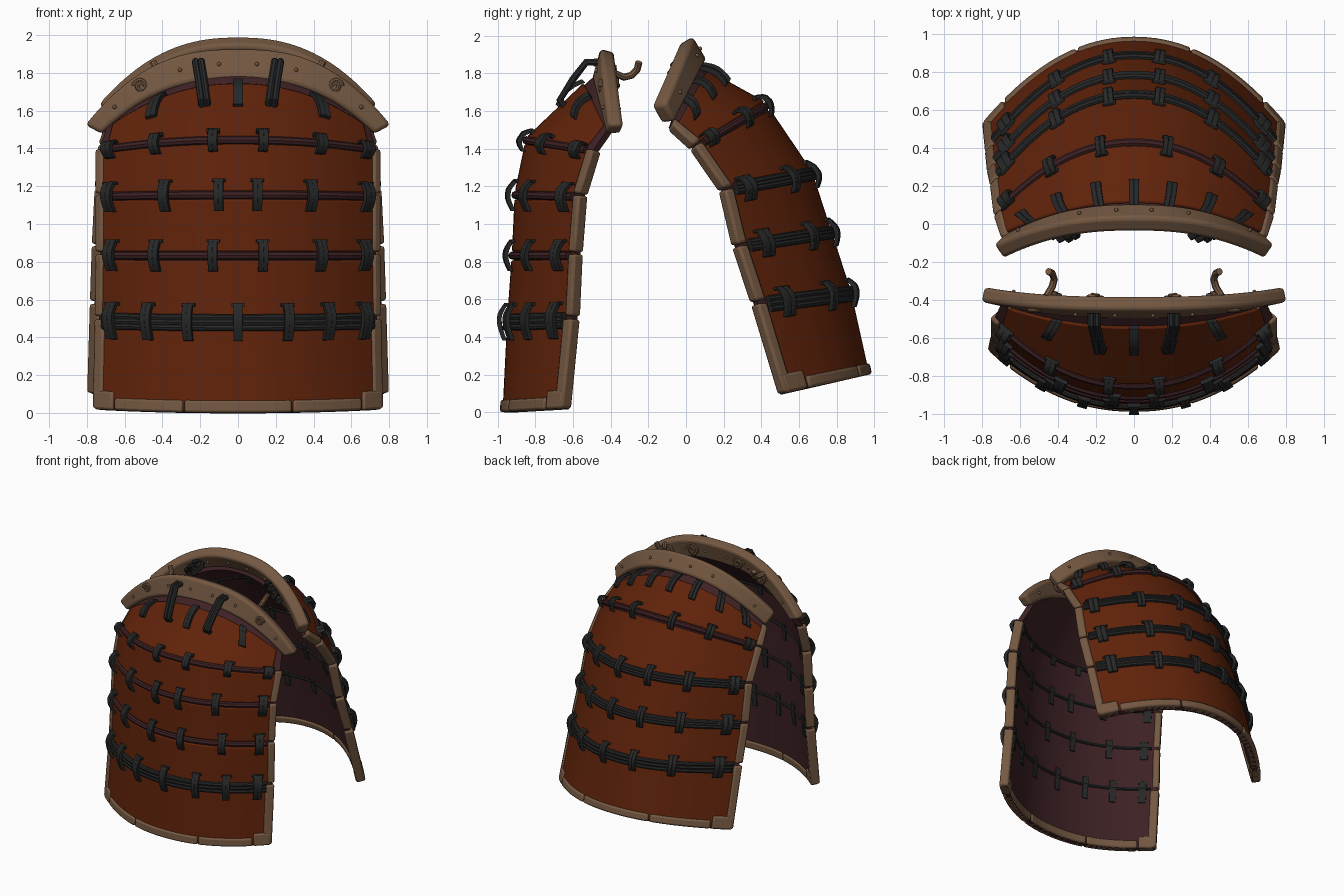
import bpy, bmesh, math
from mathutils import Vector

if "Cube" in bpy.data.objects:
    bpy.data.objects.remove(bpy.data.objects["Cube"])


def mat(name, rgb):
    m = bpy.data.materials.new(name)
    m.diffuse_color = (*rgb, 1)
    m.use_nodes = True
    m.node_tree.nodes["Principled BSDF"].inputs["Base Color"].default_value = m.diffuse_color
    return m


RUST = mat("rust_lacquer", (0.117, 0.0165, 0.003))
TAN = mat("tan_wood", (0.175, 0.098, 0.054))
WINE = mat("wine_lining", (0.048, 0.0155, 0.018))
CORD = mat("charcoal_cord", (0.0195, 0.02, 0.02))


class Shell:
    """Curved surface through rows (mid y, mid z, side y, side z, half width)."""
    def __init__(self, rows, sign, power):
        self.rows, self.sign, self.power = rows, sign, power

    def raw(self, u, s):
        i = max(0, min(int(s), len(self.rows) - 2))
        my, mz, sy, sz, w = [a + (b - a) * (s - i) for a, b in zip(self.rows[i], self.rows[i + 1])]
        t = abs(u) ** self.power
        return Vector((w * u, my + (sy - my) * t, mz + (sz - mz) * t))

    def at(self, u, s, off=0.0):
        e = 0.02
        n = (self.raw(u + e, s) - self.raw(u - e, s)).cross(self.raw(u, s + e) - self.raw(u, s - e))
        return self.raw(u, s) + n.normalized() * off * self.sign

    def height(self, i):
        i = max(0, min(i, len(self.rows) - 2))
        return (self.raw(0, i + 1) - self.raw(0, i)).length


def slab(bm, sh, u0, u1, s0, s1, out, inn, nu=1, ns=1, bulge=0.0, slant=0.0):
    """Closed slab that follows the shell between two offsets."""
    layers = []
    for off in (out, inn):
        layers.append([[bm.verts.new(sh.at(u0 + (u1 - u0) * i / nu + slant * j / ns, s0 + (s1 - s0) * j / ns,
                                           off + bulge * math.sin(math.pi * j / ns)))
                        for i in range(nu + 1)] for j in range(ns + 1)])
    a, b = layers
    for j in range(ns):
        for i in range(nu):
            for g in (a, b):
                bm.faces.new((g[j][i], g[j][i + 1], g[j + 1][i + 1], g[j + 1][i]))
    for i in range(nu):
        for j in (0, ns):
            bm.faces.new((a[j][i], a[j][i + 1], b[j][i + 1], b[j][i]))
    for j in range(ns):
        for i in (0, nu):
            bm.faces.new((a[j][i], a[j + 1][i], b[j + 1][i], b[j][i]))


def finish(bm, name, material, bevel=0.0, segs=2):
    bmesh.ops.recalc_face_normals(bm, faces=bm.faces)
    me = bpy.data.meshes.new(name)
    bm.to_mesh(me)
    bm.free()
    ob = bpy.data.objects.new(name, me)
    me.materials.append(material)
    bpy.context.collection.objects.link(ob)
    if bevel:
        mod = ob.modifiers.new("soft_edges", 'BEVEL')
        mod.width, mod.segments, mod.limit_method = bevel, segs, 'ANGLE'
        mod.angle_limit = math.radians(50)
    return ob


def tubes(name, paths, r, material):
    cu = bpy.data.curves.new(name, 'CURVE')
    cu.dimensions, cu.bevel_depth, cu.bevel_resolution = '3D', r, 2
    cu.use_fill_caps = True
    for pts in paths:
        sp = cu.splines.new('POLY')
        sp.points.add(len(pts) - 1)
        for p, q in zip(sp.points, pts):
            p.co = (*q, 1)
    cu.materials.append(material)
    bpy.context.collection.objects.link(bpy.data.objects.new(name, cu))


def cord(sh, s, off, lim=0.94):
    return [sh.at(-lim + 2 * lim * k / 32, s, off) for k in range(33)]


def spiral(c, r, turns, flip, dy=0.0):
    n = 28
    return [Vector((c.x + flip * r * (1 - 0.8 * k / n) * math.cos(2 * math.pi * turns * k / n),
                    c.y + dy * k / n,
                    c.z + r * (1 - 0.8 * k / n) * math.sin(2 * math.pi * turns * k / n))) for k in range(n + 1)]


def armour(label, sh, joints, dark, top_straps, top_range, rim_u, rim_tiers):
    tiers = len(sh.rows) - 1
    plates, lining, rims, straps = (bmesh.new() for _ in range(4))
    for i in range(tiers):
        last = i == tiers - 1
        slab(lining, sh, -0.985, 0.985, i, i + 1, -0.012, -0.05, 36, 2)
        lim = 0.93 if i >= rim_tiers else 0.97
        slab(plates, sh, -lim, lim, i + 0.01, i + (0.8 if last else 0.88), 0.0, -0.03, 36, 2)
        # side rim block of each tier
        rw = rim_u if i == 0 else 0.05
        for sd in (-1, 1):
            if i < rim_tiers:
                slab(rims, sh, sd * (1 - rw), sd, i + 0.01, i + 0.97, 0.012, -0.058, 2, 3)
    # bottom rim blocks
    for a, b in ((-0.99, -0.86), (-0.85, -0.38), (-0.37, 0.37), (0.38, 0.85), (0.86, 0.99)):
        slab(rims, sh, a, b, 0, 0.2 if abs(a + b) > 1.6 else 0.13, 0.014, -0.06, 10, 1)
    # paired lacing straps over every joint
    for j, (xs, h) in enumerate(joints, 1):
        lo, hi = j - 0.6 * h / sh.height(j - 1), j + 0.4 * h / sh.height(j)
        for x in xs:
            for sd in ((-1, 1) if x else (1,)):
                u = sd * x / sh.rows[j][4]
                for du in (-0.016, 0.016):
                    slab(straps, sh, u + du - 0.016, u + du + 0.016, lo, hi, 0.02, -0.005, 1, 8, 0.035)
                slab(straps, sh, u - 0.045, u + 0.045, hi - 0.05, hi, 0.02, 0.0, 3, 1)
                slab(straps, sh, u - 0.03, u + 0.03, lo, hi - 0.05, -0.045, -0.06, 1, 4)
    # short slanted straps below the collar
    for x in top_straps:
        for sd in ((-1, 1) if x else (1,)):
            u = sd * x / 0.72
            for du in (-0.018, 0.018):
                slab(straps, sh, u + du - 0.018, u + du + 0.018, tiers - 1 + top_range[0], tiers - 1 + top_range[1],
                     0.02, -0.005, 1, 6, 0.025, -0.1 * u)
    finish(lining, label + "_lining", WINE)
    finish(plates, label + "_plates", RUST, 0.01)
    finish(rims, label + "_rim_blocks", TAN, 0.014)
    finish(straps, label + "_lacing_straps", CORD, 0.006)
    # horizontal cords along the joints
    tubes(label + "_joint_cords", [cord(sh, j + d, 0.008) for j in dark for d in (-0.1, -0.045, 0.01)], 0.018, CORD)
    tubes(label + "_wine_cords", [cord(sh, j - 0.05, -0.004) for j in range(1, tiers) if j not in dark], 0.022, WINE)
    tubes(label + "_inner_cords", [cord(sh, j, -0.05) for j in range(1, tiers)], 0.013, CORD)


# main shells: front and back
front = Shell([(-0.975, 0.0, -0.65, 0.02, 0.765), (-0.95, 0.50, -0.60, 0.51, 0.755),
               (-0.925, 0.85, -0.585, 0.85, 0.75), (-0.91, 1.17, -0.56, 1.16, 0.75),
               (-0.85, 1.46, -0.485, 1.40, 0.75), (-0.47, 1.82, -0.41, 1.52, 0.71)], 1, 2.15)
back = Shell([(0.975, 0.20, 0.52, 0.10, 0.795), (0.875, 0.65, 0.37, 0.59, 0.78),
              (0.77, 0.97, 0.27, 0.89, 0.77), (0.67, 1.28, 0.20, 1.19, 0.755),
              (0.42, 1.65, 0.04, 1.42, 0.735), (0.04, 1.86, -0.08, 1.53, 0.695)], -1, 2.1)
armour("front", front, [((0, 0.26, 0.47, 0.66), 0.20), ((0.13, 0.43, 0.66), 0.17),
                        ((0.10, 0.38, 0.67), 0.17), ((0.13, 0.43, 0.67), 0.13)],
       (1,), (0, 0.45), (0.45, 0.82), 0.065, 4)
armour("back", back, [((0.13, 0.40, 0.66), 0.16), ((0.13, 0.40, 0.66), 0.16),
                      ((0.13, 0.40, 0.66), 0.16), ((0.17, 0.43, 0.66), 0.14)],
       (1, 2, 3), (0, 0.2, 0.41, 0.6), (0.5, 0.92), 0.05, 5)

# arched collars
collar_f = Shell([(-0.50, 1.765, -0.425, 1.475, 0.725), (-0.455, 1.93, -0.41, 1.525, 0.81)], 1, 2.6)
collar_b = Shell([(0.11, 1.87, -0.06, 1.54, 0.69), (0.035, 1.995, -0.11, 1.64, 0.74)], -1, 2.4)
for name, sh, th in (("front_collar", collar_f, 0.08), ("back_collar", collar_b, 0.09)):
    bm = bmesh.new()
    slab(bm, sh, -1, 1, 0, 1, 0, -th, 44, 2)
    finish(bm, name, TAN, 0.022, 3)
    # studs on both faces
    bm = bmesh.new()
    for u in (-0.85, -0.4, -0.13, 0.13, 0.4, 0.85):
        for off in (0.004, -th - 0.004):
            res = bmesh.ops.create_uvsphere(bm, u_segments=10, v_segments=6, radius=0.011)
            bmesh.ops.translate(bm, verts=res["verts"], vec=sh.at(u, 0.5, off))
    finish(bm, name + "_studs", TAN)

# carved scrolls, hooks and knots
scrolls, hooks, knots, loops = [], [], [], []
for sd in (-1, 1):
    scrolls += [spiral(collar_f.at(sd * u, 0.5, -0.085), 0.05, 2, sd, 0.02) for u in (0.28, 0.58)]
    scrolls.append(spiral(collar_f.at(sd * 0.67, 0.55, -0.002), 0.035, 1.5, sd))
    hooks.append([Vector((sd * x, y, z)) for x, y, z in
                  ((0.46, -0.38, 1.80), (0.43, -0.33, 1.78), (0.42, -0.29, 1.79), (0.43, -0.26, 1.82), (0.45, -0.25, 1.86))])
    c = collar_b.at(sd * 0.58, 0.35, -0.11)
    for k in range(3):
        d = Vector((sd * 0.035 * (k - 1), -0.015 * (k % 2), -0.04 * (k - 1)))
        knots.append([c + d + Vector((0.035 * math.cos(a * 0.6), 0.02 * math.sin(a * 1.2), 0.035 * math.sin(a * 0.6)))
                      for a in range(12)])
    # long loops that tie the front shell to its collar
    for dx in (-0.015, 0.015):
        loops.append([Vector((sd * x + dx, y, z)) for x, y, z in
                      ((0.175, -0.64, 1.62), (0.18, -0.67, 1.66), (0.195, -0.60, 1.77), (0.21, -0.53, 1.86), (0.21, -0.47, 1.86))])
tubes("collar_scrolls", scrolls, 0.012, TAN)
tubes("collar_hooks", hooks, 0.019, TAN)
tubes("back_collar_knots", knots, 0.015, CORD)
tubes("front_collar_loops", loops, 0.02, CORD)

# turn cords into meshes and smooth everything, keeping sharp edges
bpy.ops.object.select_all(action='SELECT')
for ob in bpy.context.scene.objects:
    if ob.type == 'CURVE':
        bpy.context.view_layer.objects.active = ob
    else:
        ob.select_set(False)
bpy.ops.object.convert(target='MESH')
bpy.ops.object.select_all(action='SELECT')
bpy.ops.object.shade_smooth_by_angle(angle=math.radians(40))
